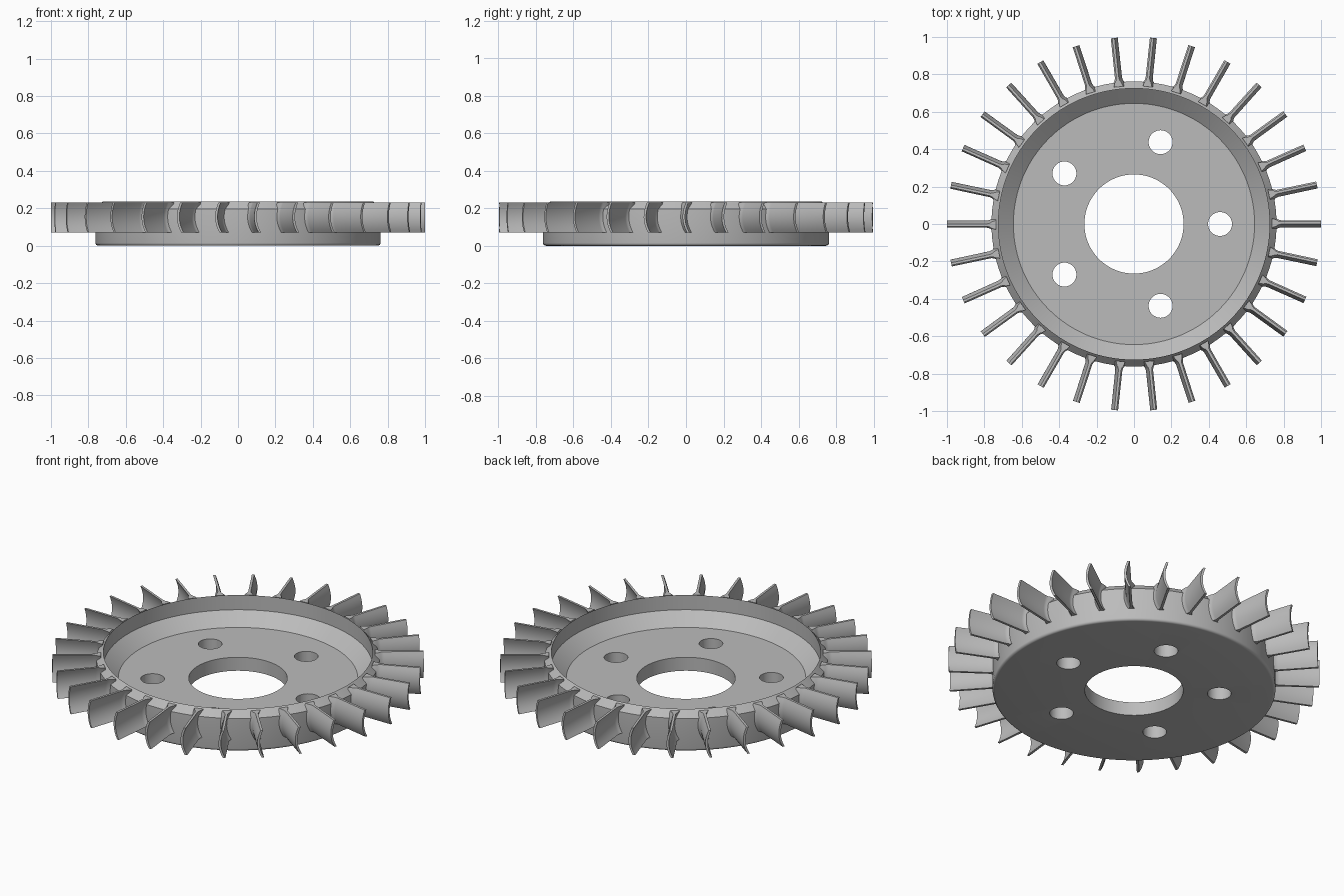
import bpy, bmesh
from math import cos, sin, pi, tau, radians
from mathutils import Vector, Matrix

BLADES = 30
SEGMENTS = 120

default = bpy.data.objects.get("Cube")
if default:
    bpy.data.objects.remove(default, do_unlink=True)

metal = bpy.data.materials.new("grey_metal")
metal.use_nodes = True
grey = (0.5, 0.5, 0.5, 1)
metal.diffuse_color = grey
for node in metal.node_tree.nodes:
    if node.type == 'BSDF_PRINCIPLED':
        node.inputs["Base Color"].default_value = grey


def make_object(name, bm):
    bmesh.ops.recalc_face_normals(bm, faces=bm.faces)
    mesh = bpy.data.meshes.new(name)
    bm.to_mesh(mesh)
    bm.free()
    mesh.materials.append(metal)
    obj = bpy.data.objects.new(name, mesh)
    bpy.context.collection.objects.link(obj)
    return obj


def activate(obj):
    bpy.ops.object.select_all(action='DESELECT')
    obj.select_set(True)
    bpy.context.view_layer.objects.active = obj


def smooth(obj):
    activate(obj)
    bpy.ops.object.shade_smooth_by_angle(angle=radians(30))


def revolve(bm, profile):
    """Closed (radius, z) profile turned around the z axis."""
    rings = []
    for i in range(SEGMENTS):
        a = tau * i / SEGMENTS
        rings.append([bm.verts.new((r * cos(a), r * sin(a), z)) for r, z in profile])
    n = len(profile)
    for i in range(SEGMENTS):
        p, q = rings[i], rings[(i + 1) % SEGMENTS]
        for j in range(n):
            k = (j + 1) % n
            bm.faces.new((p[j], q[j], q[k], p[k]))


# Hub: dished disc with a rounded base edge, bevelled rim and central bore
bm = bmesh.new()
edge = 0.015
base_round = [(0.762 - edge + edge * sin(a), edge - edge * cos(a))
              for a in (pi / 8 * i for i in range(5))]
revolve(bm, [(0.265, 0)] + base_round +
        [(0.762, 0.195), (0.725, 0.235), (0.725, 0.148), (0.645, 0.08), (0.265, 0.08)])
hub = make_object("hub", bm)

# Five bolt holes through the disc floor
bm = bmesh.new()
for i in range(5):
    a = tau * i / 5
    bmesh.ops.create_cone(bm, cap_ends=True, segments=40, radius1=0.064, radius2=0.064,
                          depth=0.3,
                          matrix=Matrix.Translation((0.46 * cos(a), 0.46 * sin(a), 0.05)))
cutter = make_object("bolt_hole_cutter", bm)
cutter.hide_render = True
cut = hub.modifiers.new("bolt_holes", 'BOOLEAN')
cut.operation = 'DIFFERENCE'
cut.solver = 'EXACT'
cut.object = cutter
activate(hub)
bpy.ops.object.modifier_apply(modifier=cut.name)
bpy.data.objects.remove(cutter, do_unlink=True)
smooth(hub)

# Blade cross-section: quadratic curve through (tangent offset, z)
top, bulge, bottom = Vector((0.006, 0.23)), Vector((-0.032, 0.145)), Vector((0.013, 0.07))
STEPS = 10


def blade_section(thickness):
    front, back = [], []
    for i in range(STEPS + 1):
        t = i / STEPS
        point = top * (1 - t) ** 2 + bulge * 2 * t * (1 - t) + bottom * t * t
        side = Vector((thickness / 2, 0))
        front.append(point + side)
        back.append(point - side)
    return front + back[::-1]


# Stations along the blade (radius, thickness), flared where it meets the hub
stations = [(0.738, 0.05), (0.762, 0.034), (0.770, 0.022), (0.785, 0.014), (1.0, 0.013)]

bm = bmesh.new()
for b in range(BLADES):
    turn = Matrix.Rotation(tau * b / BLADES, 3, 'Z')
    loops = [[bm.verts.new(turn @ Vector((r, p.x, p.y))) for p in blade_section(w)]
             for r, w in stations]
    n = len(loops[0])
    for p, q in zip(loops, loops[1:]):
        for j in range(n):
            k = (j + 1) % n
            bm.faces.new((p[j], p[k], q[k], q[j]))
    # Strip caps at root and tip
    for loop in (loops[0], loops[-1]):
        for j in range(STEPS):
            bm.faces.new((loop[j], loop[j + 1], loop[n - 2 - j], loop[n - 1 - j]))
smooth(make_object("blades", bm))
